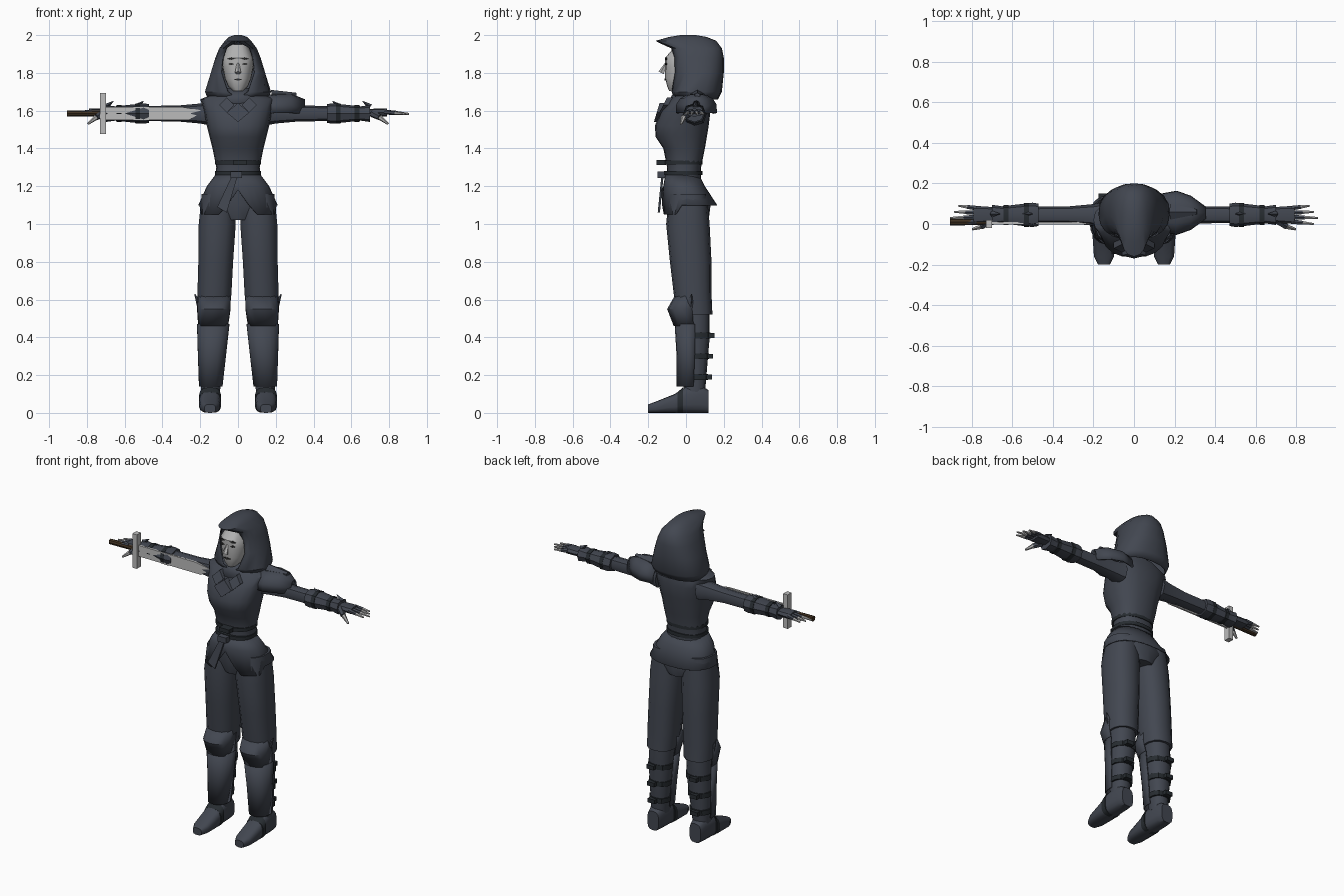
import bpy, bmesh, math
from mathutils import Vector

old_cube = bpy.data.objects.get("Cube")
if old_cube:
    bpy.data.objects.remove(old_cube)


def material(name, red, green, blue):
    mat = bpy.data.materials.new(name)
    mat.use_nodes = True
    mat.diffuse_color = (red, green, blue, 1)
    mat.node_tree.nodes["Principled BSDF"].inputs["Base Color"].default_value = mat.diffuse_color
    return mat


CLOTH = material("slate cloth", .055, .063, .082)
STRAP = material("dark leather", .02, .025, .03)
SKIN = material("pale grey skin", .45, .45, .45)
STEEL = material("light steel", .5, .5, .5)
BROWN = material("brown grip", .05, .03, .015)
INK = material("face marks", .03, .03, .03)

# Shared centre lines: (start, slope along the part)
MIDDLE, LEG, ARM = (0, 0), (.15, -.04), (.045, 0)
ARM_HEIGHT = 1.585
CALF_DEPTH = .045
parts = []


def finish(name, bm, mat, thick=0):
    bmesh.ops.remove_doubles(bm, verts=bm.verts, dist=.0005)
    bmesh.ops.recalc_face_normals(bm, faces=bm.faces)
    mesh = bpy.data.meshes.new(name)
    bm.to_mesh(mesh)
    bm.free()
    mesh.materials.append(mat)
    ob = bpy.data.objects.new(name, mesh)
    bpy.context.collection.objects.link(ob)
    if thick:
        ob.modifiers.new("thickness", "SOLIDIFY").thickness = thick
    parts.append(ob)
    return ob


def loft(name, mat, rings, line=MIDDLE, axis="z", side=1, n=14, power=.85,
         opening=None, caps=(0, -1), thick=0):
    """Skin rings of (position, half width, near, far); opening leaves a gap on the near side."""
    bm = bmesh.new()
    loops = []
    for pos, half, near, far in rings:
        gap = opening(pos, half) / half if opening else 0
        start = math.asin(gap ** (1 / power))
        loop = []
        for i in range(n + 1):
            t = start + (2 * math.pi - 2 * start) * i / n
            s, c = math.sin(t), math.cos(t)
            u = line[0] + line[1] * pos + half * math.copysign(abs(s) ** power, s)
            v = (near + far) / 2 - (far - near) / 2 * math.copysign(abs(c) ** power, c)
            x, y, z = {"z": (u, v, pos), "x": (pos, u, v), "y": (u, pos, v)}[axis]
            loop.append(bm.verts.new((x * side, y, z)))
        loops.append(loop)
    for a, b in zip(loops, loops[1:]):
        for i in range(n):
            bm.faces.new((a[i], a[i + 1], b[i + 1], b[i]))
    for end in caps:
        bm.faces.new(loops[end][:-1])
    return finish(name, bm, mat, thick)


def round_rings(centre, flat, *pairs):
    """Rings from (position, radius) pairs around one centre."""
    return [(pos, r, centre - r * flat, centre + r * flat) for pos, r in pairs]


def band(centre, flat, pos, radius, width):
    return round_rings(centre, flat, (pos - width / 2, radius), (pos + width / 2, radius))


def half_shell(pos, half):
    return half * .99


def rod(name, mat, start, end, r_start, r_end, sides=6):
    start, end = Vector(start), Vector(end)
    span = end - start
    bm = bmesh.new()
    bmesh.ops.create_cone(bm, cap_ends=True, segments=sides, radius1=r_start, radius2=r_end,
                          depth=span.length)
    turn = span.to_track_quat("Z", "Y").to_matrix()
    for v in bm.verts:
        v.co = turn @ v.co + (start + end) / 2
    return finish(name, bm, mat)


def plate(name, mat, outline, y, depth, lean=0):
    """Extrude an outline in x and z; lean moves the upper part back."""
    bm = bmesh.new()
    low = min(z for x, z in outline)
    face = bm.faces.new([bm.verts.new((x, y + lean * (z - low), z)) for x, z in outline])
    for v in bmesh.ops.extrude_face_region(bm, geom=[face])["geom"]:
        if isinstance(v, bmesh.types.BMVert):
            v.co.y += depth
    return finish(name, bm, mat)


def lozenge(x, z, half, height):
    return [(x - half, z), (x, z - height), (x + half, z), (x, z + height)]


def box(name, mat, centre, width, depth, height):
    x, y, z = centre
    w, h = width / 2, height / 2
    outline = [(x - w, z - h), (x + w, z - h), (x + w, z + h), (x - w, z + h)]
    return plate(name, mat, outline, y - depth / 2, depth)


# Hood with a pointed peak and an oval opening for the face
def face_opening(z, half):
    return .09 * math.sqrt(max(0, 1 - ((z - 1.82) / .15) ** 2))


loft("hood", CLOTH, [
    (1.66, .16, -.06, .17), (1.7, .175, -.08, .19), (1.8, .145, -.08, .2),
    (1.88, .12, -.09, .2), (1.93, .1, -.1, .19), (1.97, .07, -.16, .16),
    (1.99, .05, -.09, .11), (2, .02, -.03, .05)],
    n=18, opening=face_opening, caps=(-1,), thick=.008)

# Neck, head and face
loft("neck", SKIN, band(.02, 1, 1.68, .05, .12))
loft("head", SKIN, [
    (1.705, .026, -.09, -.02), (1.73, .053, -.1, .04), (1.77, .07, -.11, .09),
    (1.83, .082, -.11, .11), (1.88, .083, -.11, .11), (1.95, .05, -.05, .08)], n=20)
rod("nose", SKIN, (0, -.1, 1.86), (0, -.13, 1.8), .005, .017, sides=5)
plate("lips", INK, lozenge(0, 1.765, .024, .006), -.114, .009)
for side, label in ((1, "left"), (-1, "right")):
    plate(label + "_eyebrow", INK, lozenge(side * .035, 1.875, .022, .006), -.11, .009)
    plate(label + "_eye", INK, lozenge(side * .035, 1.847, .016, .006), -.11, .009)

# Fitted jacket, collar and chest folds
loft("jacket", CLOTH, [
    (1.2, .13, -.11, .08), (1.3, .115, -.1, .08), (1.4, .135, -.12, .1),
    (1.46, .15, -.16, .11), (1.52, .165, -.165, .12), (1.6, .18, -.13, .13),
    (1.66, .2, -.08, .12), (1.7, .1, -.04, .11)], n=20)
loft("collar", CLOTH, [(1.64, .12, -.1, .1), (1.72, .07, -.05, .09)], caps=(), thick=.008)
plate("chest_fold", CLOTH, lozenge(0, 1.59, .06, .05), -.17, .04, lean=.3)
for side, label in ((1, "left"), (-1, "right")):
    plate(label + "_lapel", CLOTH, lozenge(side * .06, 1.63, .04, .04), -.14, .03, lean=.5)

# Flared jacket skirt, split at the front between two points
skirt = loft("jacket_skirt", CLOTH, [
    (1.26, .12, -.11, .07), (1.2, .165, -.12, .1), (1.1, .21, -.13, .165)],
    n=28, caps=(), thick=.006)
for v in skirt.data.vertices:
    if v.co.z < 1.15 and v.co.y < -.04:
        reach = abs(v.co.x)
        v.co.z = 1.18 if reach < .02 else 1.1 if reach < .06 else 1.05
loft("seat_of_trousers", CLOTH, [(1.22, .12, -.09, .09), (1.1, .17, -.1, .13), (1.02, .08, -.08, .12)])

# Belts, buckle and hanging sash
for height in (1.27, 1.325):
    loft("belt", STRAP, band(-.015, .83, height, .123, .022), n=18)
box("belt_buckle", STRAP, (.01, -.13, 1.325), .07, .05, .025)
box("sash_knot", CLOTH, (-.01, -.125, 1.26), .06, .05, .035)
plate("sash_tail", CLOTH, [(0, 1.26), (-.03, 1.26), (-.11, 1.09), (-.06, 1.06)], -.15, .012, lean=.1)

for side, label in ((1, "left"), (-1, "right")):
    on_leg = dict(line=LEG, side=side)
    on_arm = dict(line=ARM, axis="x", side=side, n=8)

    # Trousers and calves
    loft(label + "_trouser_leg", CLOTH, [
        (1.16, .09, -.09, .11), (1, .1, -.105, .125), (.8, .094, -.085, .135),
        (.63, .092, -.065, .135), (.52, .085, -.05, .14)], **on_leg)
    loft(label + "_calf", CLOTH, round_rings(CALF_DEPTH, 1.1, (.53, .073), (.4, .073), (.1, .05)), **on_leg)

    # Shin and knee guards wrap the front only
    loft(label + "_shin_guard", CLOTH, [
        (.14, .063, .1, -.05), (.3, .075, .11, -.05), (.47, .087, .12, -.06)],
        n=10, opening=half_shell, caps=(), thick=.008, **on_leg)
    loft(label + "_knee_guard", CLOTH, [
        (.46, .08, .11, -.065), (.55, .09, .12, -.1), (.62, .088, .11, -.06)],
        n=8, opening=half_shell, caps=(), thick=.008, **on_leg)
    rod(label + "_knee_spike", CLOTH, (side * .2, .02, .57), (side * .23, .03, .63), .02, .002, sides=4)
    for height in (.19, .3, .41):
        radius = .055 + height * .06
        loft(label + "_calf_strap", STRAP, band(.05, 1, height, radius, .03), n=10, **on_leg)
        box(label + "_strap_buckle", STRAP, (side * .15, .055 + radius, height), .05, .03, .025)

    # Boots with an ankle strap
    shoe = dict(line=(.148, 0), axis="y", side=side, power=.65)
    loft(label + "_boot", CLOTH, [
        (-.2, .03, 0, .045), (-.16, .05, 0, .06), (-.06, .057, 0, .1),
        (0, .054, 0, .14), (.08, .05, 0, .145), (.12, .04, 0, .12)], **shoe)
    loft(label + "_ankle_strap", STRAP, [(-.045, .06, 0, .11), (-.015, .06, 0, .135)], **shoe)

    # Sleeves, bracers, straps and fins
    loft(label + "_sleeve", CLOTH, round_rings(
        ARM_HEIGHT, 1, (.14, .065), (.2, .053), (.32, .042), (.5, .04), (.7, .028)), **on_arm)
    loft(label + "_bracer", CLOTH, round_rings(
        ARM_HEIGHT, .9, (.47, .055), (.5, .06), (.65, .042), (.7, .05)), **on_arm)
    for x, radius in ((.53, .059), (.63, .049)):
        loft(label + "_bracer_strap", STRAP, band(ARM_HEIGHT, .9, x, radius, .024), **on_arm)
    for x in (.5, .66):
        rod(label + "_bracer_fin", CLOTH, (side * (x + .04), .05, 1.62), (side * x, .05, 1.65),
            .016, .002, sides=4)

    # Gloved hand with bare fingertips
    loft(label + "_glove", CLOTH, round_rings(
        ARM_HEIGHT + .005, .5, (.68, .035), (.73, .042), (.79, .043)), **on_arm)
    for i in range(4):
        root = Vector((side * .775, .012 + i * .022, 1.593))
        tip = Vector((side * (.905 - .02 * abs(i - 1)), i * .03, 1.583))
        middle = (root + tip) / 2
        rod(label + "_glove_finger", CLOTH, root, middle, .013, .011)
        rod(label + "_fingertip", SKIN, middle, tip, .01, .005)
    knuckle = (side * .75, -.012, 1.565)
    rod(label + "_glove_thumb", CLOTH, (side * .71, .015, ARM_HEIGHT), knuckle, .02, .016)
    rod(label + "_thumb_tip", SKIN, knuckle, (side * .795, -.026, 1.53), .014, .006)

# Guard over the left shoulder only
loft("shoulder_guard", CLOTH, [
    (.13, .095, 1.52, 1.68), (.21, .11, 1.52, 1.69), (.28, .085, 1.52, 1.69), (.355, .03, 1.53, 1.66)],
    line=(.055, 0), axis="x", n=8, opening=half_shell, caps=(), thick=.01)
rod("shoulder_guard_ridge", CLOTH, (.18, .06, 1.665), (.31, .06, 1.68), .045, .015)

# Sword held in reverse along the right arm
rod("sword_grip", BROWN, (-.905, .01, ARM_HEIGHT), (-.73, .01, ARM_HEIGHT), .017, .015, sides=8)
box("sword_guard", STEEL, (-.714, 0, ARM_HEIGHT), .032, .04, .216)
plate("sword_blade", STEEL, [(-.7, 1.55), (-.26, 1.55), (-.18, 1.6), (-.3, 1.62), (-.7, 1.62)], -.003, .012)

# Soft shading that keeps hard edges
bpy.ops.object.select_all(action="DESELECT")
for ob in parts:
    ob.select_set(True)
bpy.context.view_layer.objects.active = skirt
bpy.ops.object.shade_smooth_by_angle(angle=math.radians(38))
